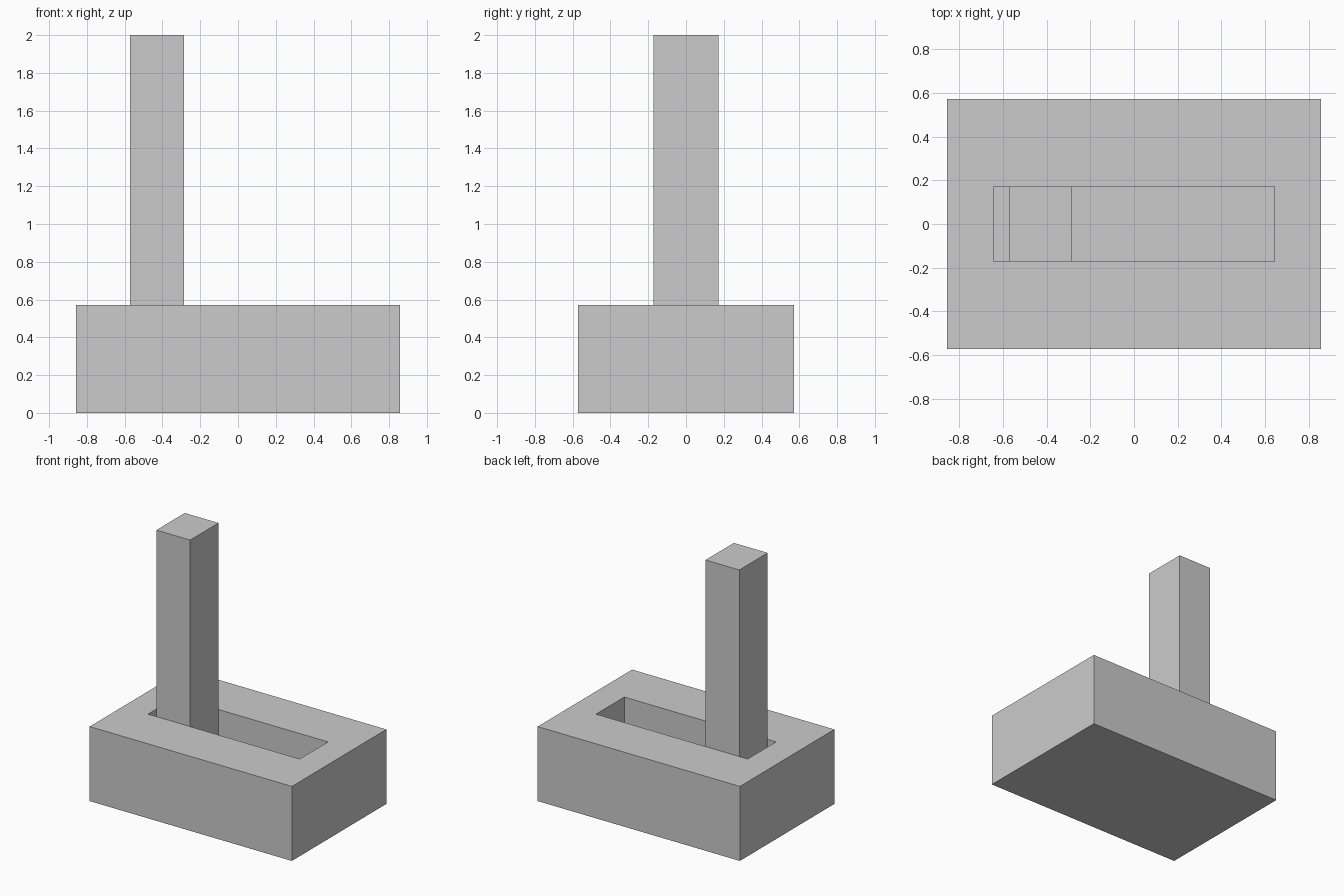
import bpy, bmesh
from mathutils import Matrix, Vector

if "Cube" in bpy.data.objects:
    bpy.data.objects.remove(bpy.data.objects["Cube"])

BASE = Vector((1.714, 1.143, 0.571))
SLOT_X, SLOT_Y, FLOOR_Z = 1.286, 0.343, 0.286


def box_mesh(size, centre):
    bm = bmesh.new()
    bmesh.ops.create_cube(bm, size=1, matrix=Matrix.Translation(centre) @ Matrix.Diagonal((*size, 1)))
    return bm


def add_object(name, bm):
    bmesh.ops.recalc_face_normals(bm, faces=bm.faces)
    mesh = bpy.data.meshes.new(name)
    bm.to_mesh(mesh)
    bm.free()
    obj = bpy.data.objects.new(name, mesh)
    bpy.context.collection.objects.link(obj)
    return obj


# Base block: inset the top face to the slot outline, then sink it
bm = box_mesh(BASE, (0, 0, BASE.z / 2))
bm.normal_update()
top = max(bm.faces, key=lambda f: f.calc_center_median().z)
bmesh.ops.inset_individual(bm, faces=[top], thickness=0.1)
for v in top.verts:
    v.co.x = SLOT_X / 2 if v.co.x > 0 else -SLOT_X / 2
    v.co.y = SLOT_Y / 2 if v.co.y > 0 else -SLOT_Y / 2
floor = bmesh.ops.extrude_discrete_faces(bm, faces=[top])["faces"][0]
for v in floor.verts:
    v.co.z = FLOOR_Z
add_object("slotted_base", bm)

# Upright lever standing on the slot floor
add_object("lever", box_mesh((0.286, SLOT_Y, 2 - FLOOR_Z), (-0.4285, 0, (2 + FLOOR_Z) / 2)))
